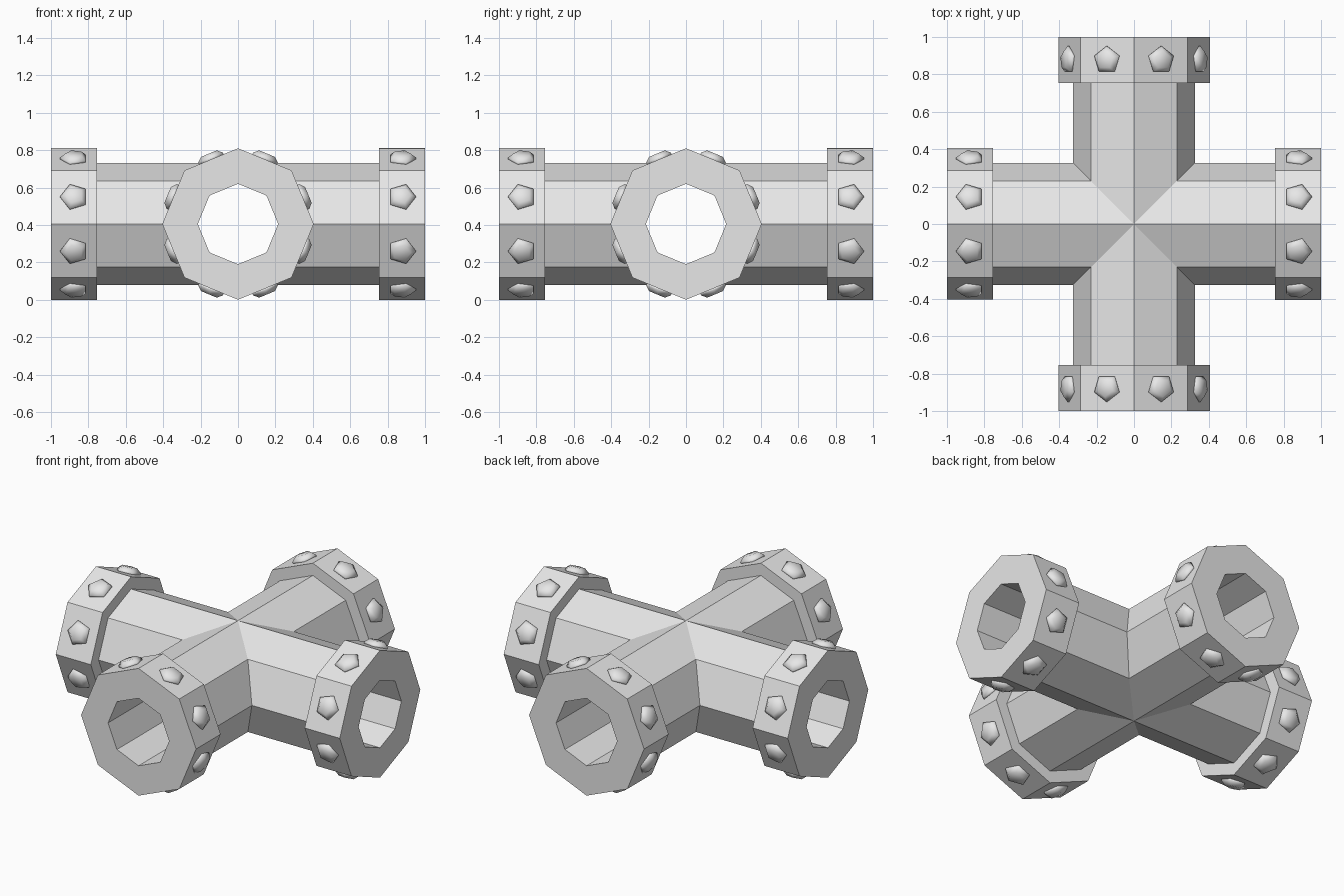
import bpy, bmesh, math
from mathutils import Matrix, Vector

cube = bpy.data.objects.get("Cube")
if cube:
    bpy.data.objects.remove(cube)

SIDES = 8
CENTRE = 0.405
COLLAR_R, PIPE_R, BORE_R = 0.405, 0.327, 0.215
COLLAR_START, END = 0.753, 1.0

grey = bpy.data.materials.new("plain grey")
grey.use_nodes = True
grey.diffuse_color = (0.8, 0.8, 0.8, 1)
grey.node_tree.nodes["Principled BSDF"].inputs["Base Color"].default_value = (0.8, 0.8, 0.8, 1)


def finish(bm, name):
    bmesh.ops.remove_doubles(bm, verts=bm.verts, dist=0.0005)
    bmesh.ops.recalc_face_normals(bm, faces=bm.faces)
    mesh = bpy.data.meshes.new(name)
    bm.to_mesh(mesh)
    bm.free()
    mesh.materials.append(grey)
    obj = bpy.data.objects.new(name, mesh)
    bpy.context.collection.objects.link(obj)
    return obj


def bridge(bm, lower, upper):
    n = len(lower)
    for i in range(n):
        j = (i + 1) % n
        bm.faces.new((lower[i], lower[j], upper[j], upper[i]))


def arm_ring(bm, radius, along, turn):
    # No distance along the arm means the mitred joint at the crossing
    ring = []
    for i in range(SIDES):
        a = math.tau * i / SIDES
        side = radius * math.cos(a)
        x = abs(side) if along is None else along
        ring.append(bm.verts.new(turn @ Vector((x, side, CENTRE + radius * math.sin(a)))))
    return ring


# Hollow pipe cross: outer wall, collar and bore of each arm
profile = [(PIPE_R, None), (PIPE_R, COLLAR_START), (COLLAR_R, COLLAR_START),
           (COLLAR_R, END), (BORE_R, END), (BORE_R, None)]
turns = [Matrix.Rotation(math.pi / 2 * k, 4, 'Z') for k in range(4)]
bm = bmesh.new()
for turn in turns:
    rings = [arm_ring(bm, r, d, turn) for r, d in profile]
    for lower, upper in zip(rings, rings[1:]):
        bridge(bm, lower, upper)
finish(bm, "pipe_cross")

# Five-sided studs, one on every collar face, points facing outward
apothem = COLLAR_R * math.cos(math.pi / SIDES)
stud_profile = [(0.075, -0.005), (0.075, 0.01), (0.048, 0.033)]
bm = bmesh.new()
for turn in turns:
    for k in range(SIDES):
        around = Matrix.Rotation(math.tau * (k + 0.5) / SIDES, 4, 'X')
        place = (turn @ Matrix.Translation((0, 0, CENTRE)) @ around
                 @ Matrix.Translation((0.876, 0, apothem)))
        rings = []
        for radius, height in stud_profile:
            rings.append([bm.verts.new(place @ Vector((radius * math.cos(math.tau * i / 5),
                                                       radius * math.sin(math.tau * i / 5),
                                                       height))) for i in range(5)])
        for lower, upper in zip(rings, rings[1:]):
            bridge(bm, lower, upper)
        bm.faces.new(rings[-1])
        bm.faces.new(rings[0][::-1])
studs = finish(bm, "collar_studs")
studs.data.shade_smooth()
